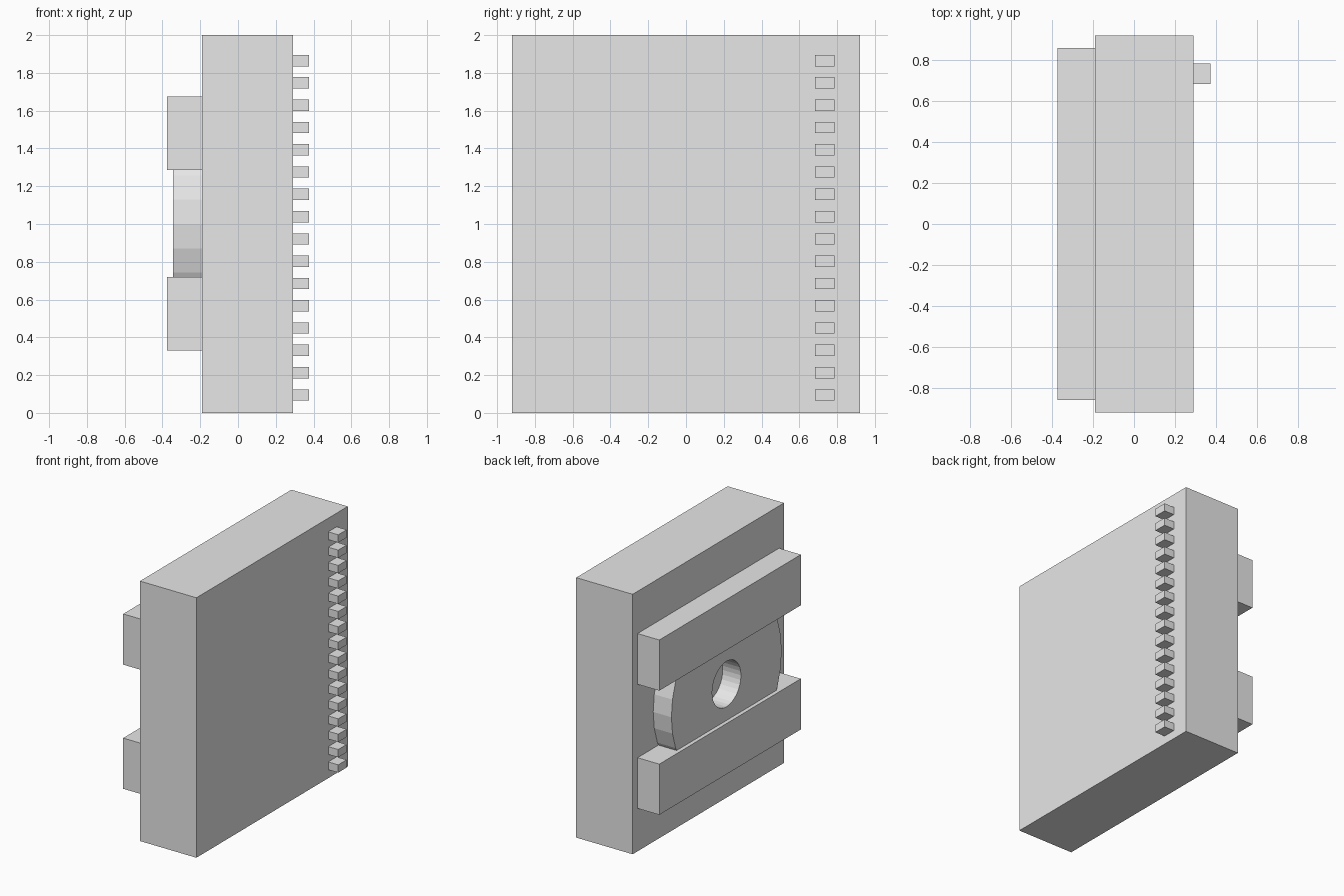
import bpy, bmesh
from math import pi
from mathutils import Matrix, Vector

cube = bpy.data.objects.get("Cube")
if cube:
    bpy.data.objects.remove(cube, do_unlink=True)

grey = bpy.data.materials.new("light_grey")
grey.use_nodes = True
grey.diffuse_color = (0.8, 0.8, 0.8, 1)
grey.node_tree.nodes["Principled BSDF"].inputs["Base Color"].default_value = (0.8, 0.8, 0.8, 1)


def finish(name, bm):
    bmesh.ops.recalc_face_normals(bm, faces=bm.faces)
    mesh = bpy.data.meshes.new(name)
    bm.to_mesh(mesh)
    bm.free()
    mesh.materials.append(grey)
    obj = bpy.data.objects.new(name, mesh)
    bpy.context.scene.collection.objects.link(obj)
    return obj


def box(name, low, high):
    low, high = Vector(low), Vector(high)
    bm = bmesh.new()
    bmesh.ops.create_cube(bm, size=1, matrix=Matrix.Translation((low + high) / 2)
                          @ Matrix.Diagonal(high - low).to_4x4())
    return finish(name, bm)


def ring(name, x_outer, x_inner, z, radius, hole, sides=32):
    """Washer whose axis runs along x."""
    bm = bmesh.new()
    profile = [(x_outer, hole), (x_outer, radius), (x_inner, radius), (x_inner, hole)]
    verts = [bm.verts.new((x, r, z)) for x, r in profile]
    edges = [bm.edges.new((verts[i], verts[(i + 1) % 4])) for i in range(4)]
    bmesh.ops.spin(bm, geom=verts + edges, cent=(0, 0, z), axis=(1, 0, 0),
                   angle=2 * pi, steps=sides, use_merge=True)
    bmesh.ops.remove_doubles(bm, verts=bm.verts, dist=0.0001)
    return finish(name, bm)


# Main slab
BACK, FACE = -0.19, 0.29
box("body", (BACK, -0.92, 0), (FACE, 0.92, 2))

# Two rails above and below the centre
for name, bottom in (("lower_rail", 0.33), ("upper_rail", 1.285)):
    box(name, (-0.375, -0.86, bottom), (BACK, 0.86, bottom + 0.39))

# Round boss with a centre hole, held between the rails
ring("centre_boss", -0.345, BACK, 1.0, 0.67, 0.175)

# Column of small pins
for i in range(16):
    z = 0.095 + i * 0.118
    box(f"pin_{i + 1}", (FACE, 0.683, z - 0.03), (0.375, 0.785, z + 0.03))
